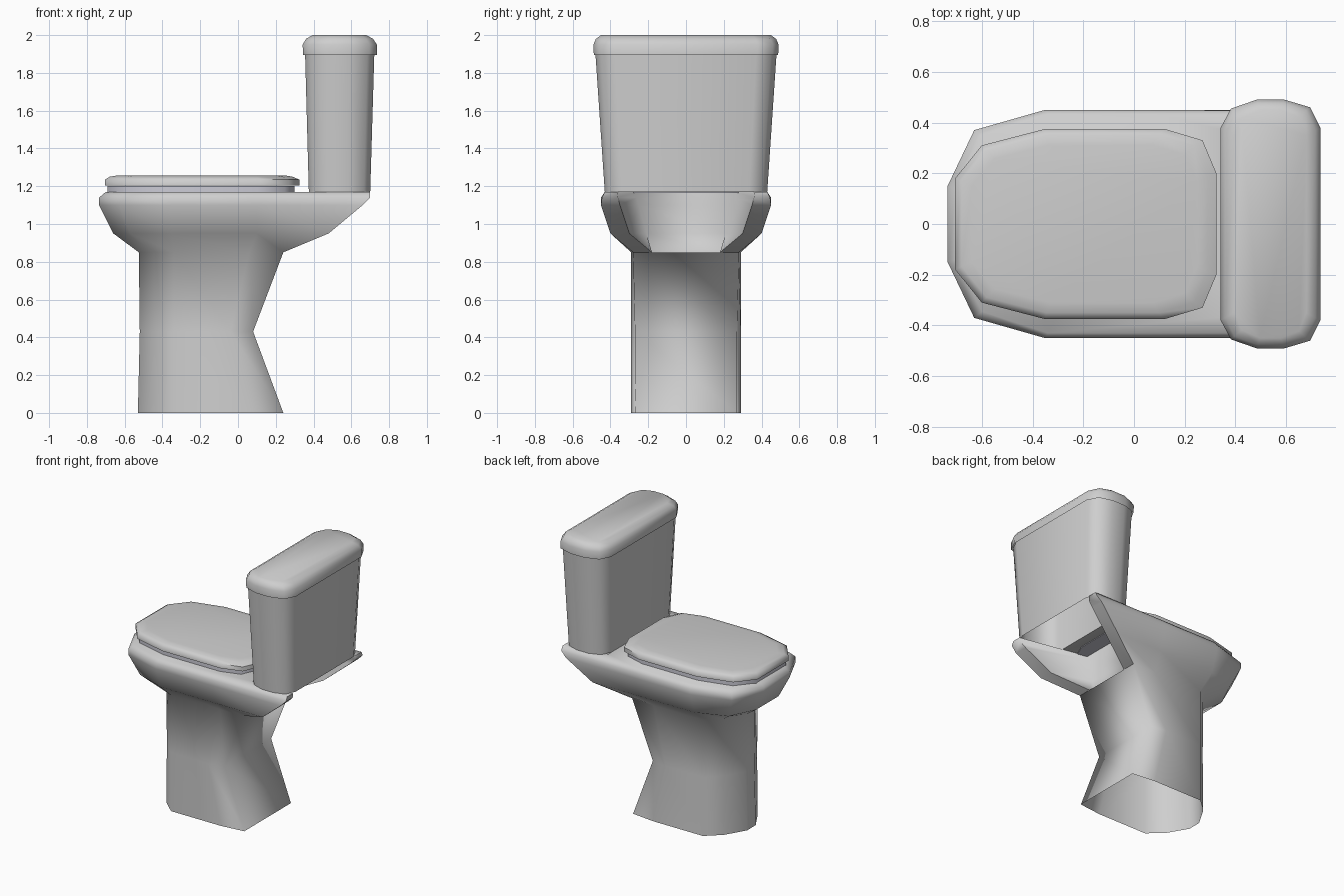
import bpy, bmesh, math

cube = bpy.data.objects.get("Cube")
if cube:
    bpy.data.objects.remove(cube, do_unlink=True)


def material(name, colour):
    m = bpy.data.materials.new(name)
    m.use_nodes = True
    m.diffuse_color = colour
    m.node_tree.nodes["Principled BSDF"].inputs["Base Color"].default_value = colour
    return m


ceramic = material("grey ceramic", (0.62, 0.62, 0.62, 1))
plastic = material("pale seat plastic", (0.6, 0.6, 0.67, 1))


def finish(name, bm, mat, angle):
    bmesh.ops.recalc_face_normals(bm, faces=bm.faces)
    mesh = bpy.data.meshes.new(name)
    bm.to_mesh(mesh)
    bm.free()
    mesh.materials.append(mat)
    ob = bpy.data.objects.new(name, mesh)
    bpy.context.collection.objects.link(ob)
    bpy.ops.object.select_all(action='DESELECT')
    ob.select_set(True)
    bpy.context.view_layer.objects.active = ob
    bpy.ops.object.shade_smooth_by_angle(angle=math.radians(angle))


def ring(bm, half, z):
    """Closed ring from a half outline running front to back."""
    pts = list(half) + [(x, -y) for x, y in reversed(half)]
    return [bm.verts.new((x, y, z)) for x, y in pts]


def bridge(bm, a, b, skip=()):
    n = len(a)
    for i in range(n):
        if i not in skip:
            j = (i + 1) % n
            bm.faces.new((a[i], a[j], b[j], b[i]))


def fit(outline, x0, x1, width):
    """Scale a half outline to a given length and half width."""
    xs = [p[0] for p in outline]
    lo, hi = min(xs), max(xs)
    top = max(p[1] for p in outline)
    return [(x0 + (x - lo) / (hi - lo) * (x1 - x0), y / top * width) for x, y in outline]


def stack(name, outline, levels, mat, open_bottom=False):
    """Solid through levels of (z, front x, back x, half width)."""
    bm = bmesh.new()
    rings = [ring(bm, fit(outline, x0, x1, w), z) for z, x0, x1, w in levels]
    for a, b in zip(rings, rings[1:]):
        bridge(bm, a, b)
    if not open_bottom:
        bm.faces.new(rings[0])
    bm.faces.new(rings[-1])
    finish(name, bm, mat, 60)


# Half outlines of the pedestal, pinched at the back, and of the flaring bowl
foot = [(-.53, .05), (-.445, .195), (-.34, .29), (.06, .29), (.24, .27)]
waist = [(-.52, .05), (-.44, .195), (-.34, .29), (-.04, .29), (.08, .27)]
neck = [(-.525, .05), (-.445, .195), (-.34, .29), (.06, .29), (.24, .28)]
belly = [(-.66, .13), (-.57, .32), (-.35, .40), (.1, .40), (.48, .40)]
rim = [(-.735, .15), (-.63, .37), (-.35, .45), (.1, .45), (.66, .45)]
lip = rim[:-1] + [(.70, .445)]
top = [(-.70, .14), (-.60, .345), (-.34, .43), (.1, .43), (.70, .43)]

# Pedestal and bowl: one smooth shell, open at the floor and below the tank
bm = bmesh.new()
pedestal = [ring(bm, h, z) for h, z in ((foot, 0), (waist, .43), (neck, .85))]
bowl = pedestal[-1:] + [ring(bm, h, z) for h, z in
                        ((belly, .95), (rim, 1.10), (lip, 1.14), (top, 1.17))]
for a, b in zip(pedestal, pedestal[1:]):
    bridge(bm, a, b)
for a, b in zip(bowl, bowl[1:]):
    bridge(bm, a, b, skip=(4,))

# Deck: a plate in front of the tank, with a narrow ledge along each side
edge = bowl[-1]
front_l, front_r = [bm.verts.new((.375, y, 1.17)) for y in (.365, -.365)]
back_l, back_r = [bm.verts.new((.70, y, 1.17)) for y in (.365, -.365)]
bm.faces.new(edge[:4] + [front_l, front_r] + edge[6:])
bm.faces.new((edge[3], edge[4], back_l, front_l))
bm.faces.new((edge[6], edge[5], back_r, front_r))
outlines = [[[v.co.copy() for v in r][i] for r in bowl] for i in (4, 5)]
finish("bowl_and_pedestal", bm, ceramic, 100)

# Cavity behind the bowl: edge strips, side walls, floor and rear wall
bm = bmesh.new()
inner_y = (.18, .30, .35, .36, .365)
wall_y = (.18, .21, .25, .26, .265)
cols = []
for side, outline in zip((1, -1), outlines):
    outer = [bm.verts.new(co) for co in outline]
    inner = [bm.verts.new((v.co.x, side * y, v.co.z)) for v, y in zip(outer, inner_y)]
    wall = [bm.verts.new((.19, side * y, v.co.z)) for v, y in zip(outer, wall_y)]
    for k in range(len(outer) - 1):
        bm.faces.new((outer[k], outer[k + 1], inner[k + 1], inner[k]))
        bm.faces.new((inner[k], inner[k + 1], wall[k + 1], wall[k]))
    cols.append((inner, wall))
(left_in, left_wall), (right_in, right_wall) = cols
for k in range(len(left_wall) - 1):
    bm.faces.new((left_wall[k], left_wall[k + 1], right_wall[k + 1], right_wall[k]))
bm.faces.new((left_in[0], left_wall[0], right_wall[0], right_in[0]))
finish("bowl_cavity", bm, ceramic, 80)

# Seat and its lid
seat_plan = [(-.705, .18), (-.60, .31), (-.35, .375), (.12, .375), (.27, .33), (.325, .2)]
stack("seat", seat_plan, [(1.165, -.69, .30, .36), (1.2, -.69, .30, .36)], plastic)
stack("seat_lid", seat_plan,
      [(1.203, -.705, .325, .375), (1.235, -.705, .325, .375),
       (1.25, -.68, .29, .35), (1.257, -.64, .25, .31)], ceramic)

# Tank, hollow from below, and its lid
tank_plan = [(.345, .38), (.385, .455), (.485, .49), (.595, .49), (.695, .46), (.735, .38)]
stack("tank", tank_plan, [(1.17, .375, .70, .43), (1.91, .355, .722, .48)], ceramic, True)
stack("tank_lid", tank_plan,
      [(1.895, .345, .735, .488), (1.95, .342, .735, .49),
       (1.98, .36, .715, .477), (2.0, .395, .68, .45)], ceramic, True)
